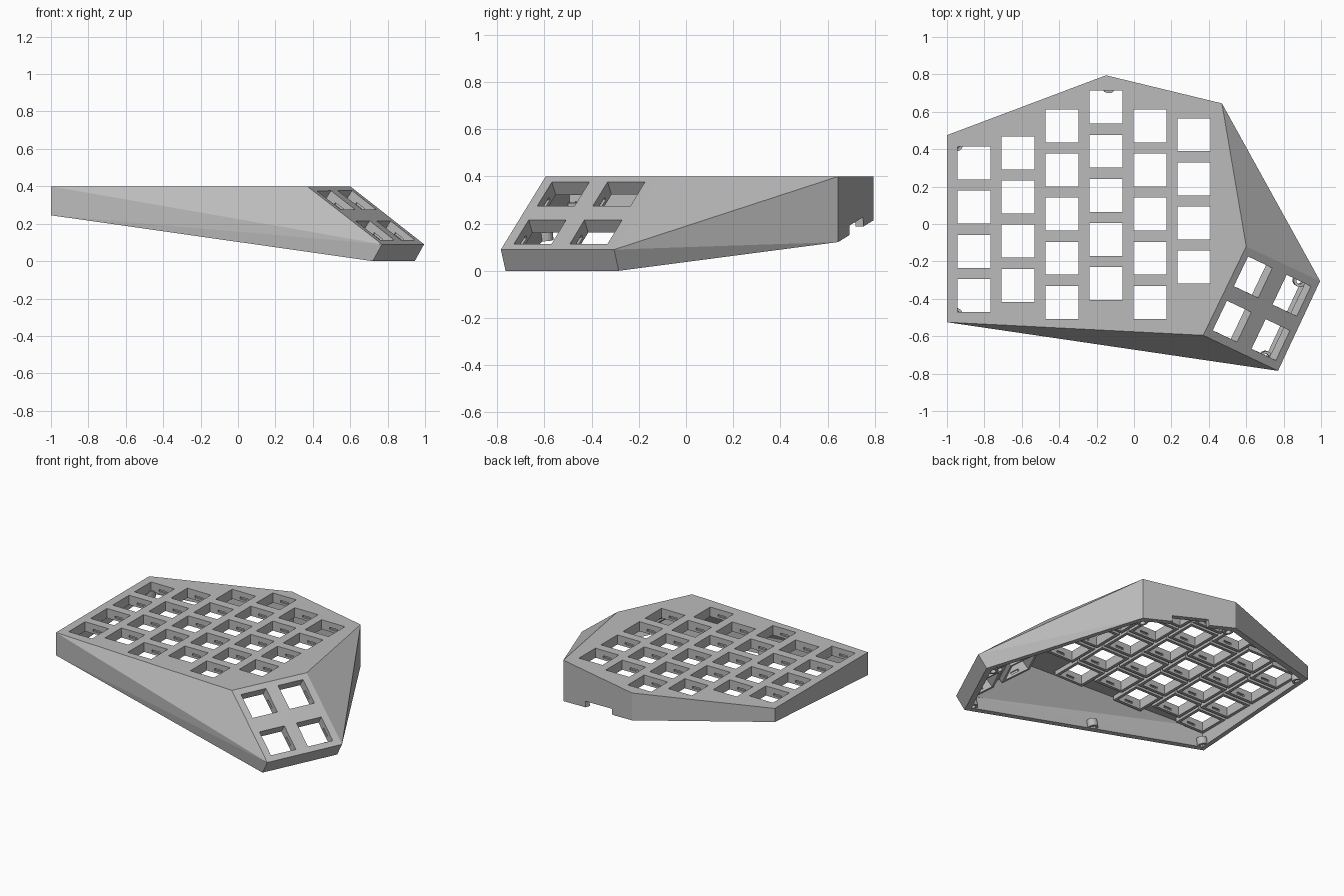
import bpy, bmesh
from math import tau
from mathutils import Matrix, Vector

cube = bpy.data.objects.get("Cube")
if cube:
    bpy.data.objects.remove(cube)

TOP, WALL, KEY, PITCH = 0.4, 0.035, 0.176, 0.236

grey = bpy.data.materials.new("case grey")
grey.use_nodes = True
grey.diffuse_color = (0.5, 0.5, 0.5, 1)
grey.node_tree.nodes["Principled BSDF"].inputs["Base Color"].default_value = (0.5, 0.5, 0.5, 1)


def floor_z(x, y):
    """Height of the tilted open underside."""
    return 0.1443 - 0.1337 * x + 0.0627 * y


def make(name, bm):
    bmesh.ops.recalc_face_normals(bm, faces=bm.faces)
    mesh = bpy.data.meshes.new(name)
    bm.to_mesh(mesh)
    bm.free()
    mesh.materials.append(grey)
    obj = bpy.data.objects.new(name, mesh)
    bpy.context.collection.objects.link(obj)
    return obj


def add_box(bm, frame, size, z_low, z_high):
    """Box centred on a frame in x and y, between two local heights."""
    mid = Matrix.Translation((0, 0, (z_low + z_high) / 2))
    scale = Matrix.Diagonal((size[0], size[1], z_high - z_low, 1))
    bmesh.ops.create_cube(bm, size=1, matrix=frame @ mid @ scale)


def boxes(name, frames, size, z_low, z_high):
    bm = bmesh.new()
    for frame in frames:
        add_box(bm, frame, size, z_low, z_high)
    return make(name, bm)


def cut(obj, cutter):
    mod = obj.modifiers.new("cut", 'BOOLEAN')
    mod.operation, mod.solver, mod.object = 'DIFFERENCE', 'EXACT', cutter
    with bpy.context.temp_override(object=obj, active_object=obj):
        bpy.ops.object.modifier_apply(modifier=mod.name)


# Outer body: a faceted convex solid
plan = [(-1, 0.475), (-0.15, 0.795), (0.47, 0.645), (-1, -0.525)]
thumb_top = [Vector((0.6, -0.12, TOP)), Vector((0.37, -0.595, TOP))]
thumb_end = [Vector((0.995, -0.305, 0.09)), Vector((0.77, -0.785, 0.09))]
corners = [Vector((x, y, TOP)) for x, y in plan] + thumb_top + thumb_end
corners += [Vector((x, y, floor_z(x, y))) for x, y in plan + [(0.72, -0.765), (0.945, -0.285)]]
bm = bmesh.new()
for c in corners:
    bm.verts.new(c)
bmesh.ops.convex_hull(bm, input=bm.verts[:])
bmesh.ops.dissolve_limit(bm, angle_limit=0.01, verts=bm.verts[:], edges=bm.edges[:])
bmesh.ops.recalc_face_normals(bm, faces=bm.faces)
planes = [(f.calc_center_median(), f.normal.copy()) for f in bm.faces if f.normal.z > -0.8]
case = make("case_shell", bm)

# Inner hollow: the same planes moved inwards, open at the bottom
bm = bmesh.new()
bmesh.ops.create_cube(bm, size=4)
for co, no in planes:
    bmesh.ops.bisect_plane(bm, geom=bm.verts[:] + bm.edges[:] + bm.faces[:], dist=1e-5,
                           plane_co=co - no * WALL, plane_no=no, clear_outer=True)
    bmesh.ops.holes_fill(bm, edges=bm.edges[:], sides=0)
hollow = make("hollow_cutter", bm)
cut(case, hollow)

# Key positions: six staggered columns (x, top y, count) plus the sloped thumb block
columns = [(-0.855, 0.326, 4), (-0.62, 0.38, 4), (-0.385, 0.525, 5),
           (-0.15, 0.625, 5), (0.085, 0.525, 5), (0.32, 0.477, 4)]
frames = [Matrix.Translation((x, y - PITCH * i, TOP)) for x, y, n in columns for i in range(n)]
across = (thumb_top[0] - thumb_top[1]).normalized()
down = (thumb_end[1] - thumb_top[1]).normalized()
normal = down.cross(across).normalized()
across = normal.cross(down)
centre = sum(thumb_top + thumb_end, Vector()) / 4
for u in (-0.131, 0.131):
    for v in (-0.14, 0.14):
        frame = Matrix((down, across, normal)).transposed().to_4x4()
        frame.translation = centre + across * u + down * v
        frames.append(frame)

# Key openings, with collars and clip pockets beneath the plate
holes = boxes("key_hole_cutter", frames, (KEY, KEY), -0.1, 0.05)
pockets = boxes("clip_pocket_cutter", frames, (0.06, KEY + 0.024), -0.05, -0.036)
collars = boxes("key_collars", frames, (KEY + 0.04, KEY + 0.04), -0.065, -0.02)
cut(case, holes)
cut(collars, holes)
cut(collars, pockets)

# Cable notch in the rear wall rim
bm = bmesh.new()
along = Vector((-0.62, 0.15, floor_z(-0.15, 0.795) - floor_z(0.47, 0.645))).normalized()
out = Vector((0.15, 0.62, 0)).normalized()
frame = Matrix((along, out, along.cross(out))).transposed().to_4x4()
frame.translation = (0.147, 0.723, floor_z(0.147, 0.723))
add_box(bm, frame, (0.25, 0.2), -0.04, 0.04)
notch = make("notch_cutter", bm)
cut(case, notch)

for helper in (hollow, holes, pockets, notch):
    bpy.data.objects.remove(helper)

# Screw bosses around the rim, square to the tilted underside
up = Vector((0.1337, -0.0627, 1)).normalized()
tilt = up.to_track_quat('Z', 'Y').to_matrix().to_4x4()
spots = [(-0.955, 0.425), (-0.14, 0.735), (0.43, 0.595), (0.88, -0.3),
         (0.7, -0.71), (-0.17, -0.595), (-0.955, -0.48)]
for i, (x, y) in enumerate(spots):
    bm = bmesh.new()
    ring = [bm.verts.new((r, 0, z)) for r, z in ((0.018, 0), (0.033, 0), (0.033, 0.05), (0.018, 0.05))]
    edges = [bm.edges.new((ring[k], ring[(k + 1) % 4])) for k in range(4)]
    bmesh.ops.spin(bm, geom=ring + edges, axis=(0, 0, 1), cent=(0, 0, 0), angle=tau, steps=24)
    bmesh.ops.remove_doubles(bm, verts=bm.verts[:], dist=1e-4)
    boss = make(f"screw_boss_{i + 1}", bm)
    boss.matrix_world = Matrix.Translation((x, y, floor_z(x, y))) @ tilt
